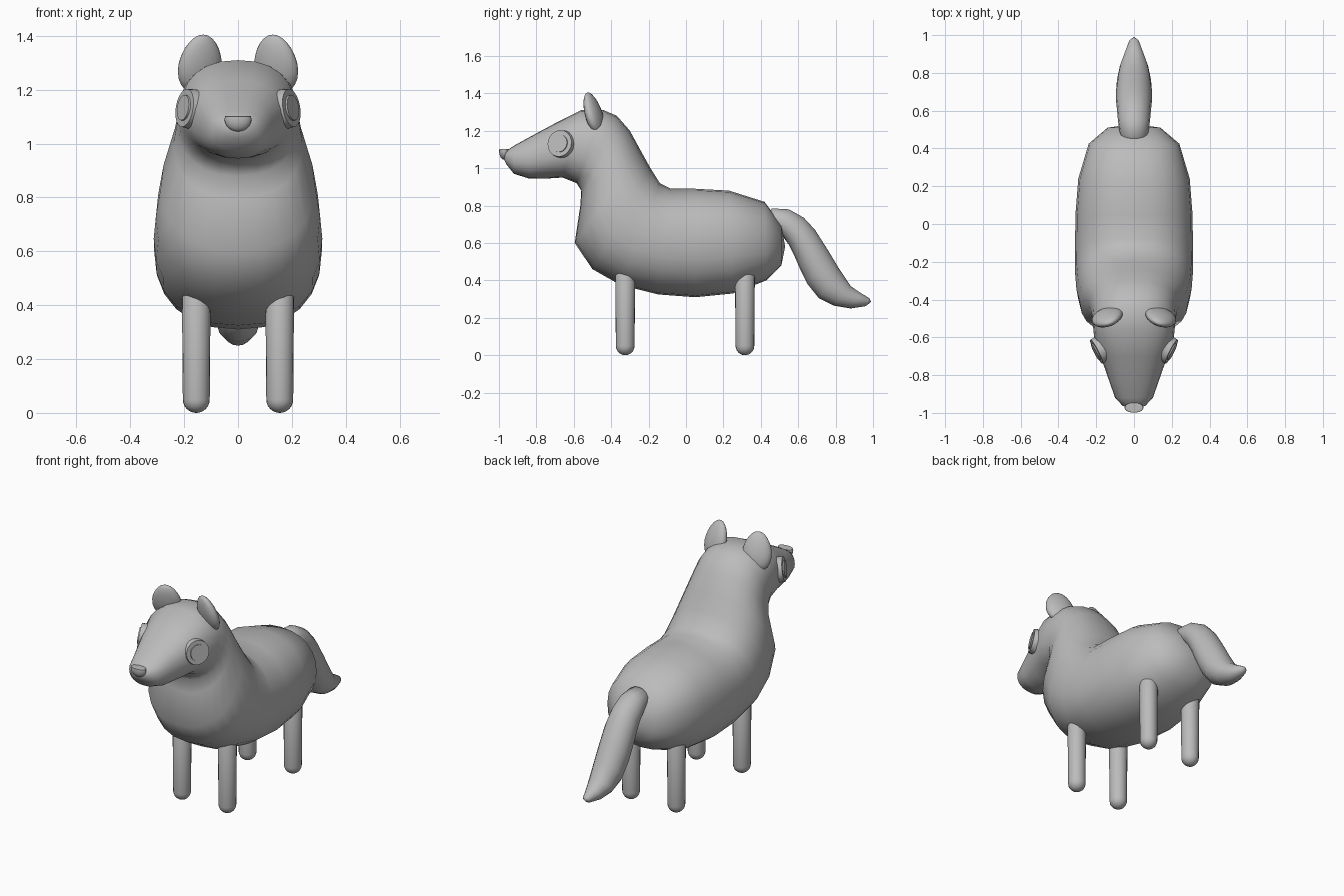
import bpy
import bmesh
import math
from mathutils import Matrix, Vector

cube = bpy.data.objects.get("Cube")
if cube:
    bpy.data.objects.remove(cube, do_unlink=True)

GREY = (0.5, 0.5, 0.5, 1.0)
grey = bpy.data.materials.new("plain grey")
grey.use_nodes = True
grey.diffuse_color = GREY
grey.node_tree.nodes["Principled BSDF"].inputs["Base Color"].default_value = GREY


def finish(name, bm, angle=50):
    """Turn a bmesh into a smooth shaded object with the shared material."""
    bmesh.ops.recalc_face_normals(bm, faces=bm.faces)
    mesh = bpy.data.meshes.new(name)
    bm.to_mesh(mesh)
    bm.free()
    mesh.materials.append(grey)
    obj = bpy.data.objects.new(name, mesh)
    bpy.context.collection.objects.link(obj)
    bpy.ops.object.select_all(action="DESELECT")
    obj.select_set(True)
    bpy.context.view_layer.objects.active = obj
    bpy.ops.object.shade_smooth_by_angle(angle=math.radians(angle))
    return obj


def loft(name, rings, start, end, power=2.0, sides=24):
    """Skin rings of (top y, top z, bottom y, bottom z, half width), closed by two tips."""
    bm = bmesh.new()
    loops = []
    for ty, tz, by, bz, width in rings:
        mid = Vector((0, (ty + by) / 2, (tz + bz) / 2))
        up = Vector((0, (ty - by) / 2, (tz - bz) / 2))
        loop = []
        for i in range(sides):
            a = math.tau * i / sides
            c, s = math.cos(a), math.sin(a)
            x = math.copysign(abs(c) ** (2 / power), c)
            h = math.copysign(abs(s) ** (2 / power), s)
            loop.append(bm.verts.new(mid + up * h + Vector((x * width, 0, 0))))
        loops.append(loop)
    for a, b in zip(loops, loops[1:]):
        for i in range(sides):
            j = (i + 1) % sides
            bm.faces.new((a[i], a[j], b[j], b[i]))
    for loop, (y, z) in ((loops[0], start), (loops[-1], end)):
        tip = bm.verts.new((0, y, z))
        for i in range(sides):
            bm.faces.new((loop[i], loop[(i + 1) % sides], tip))
    return finish(name, bm, 70)


def ball():
    bm = bmesh.new()
    bmesh.ops.create_uvsphere(bm, u_segments=20, v_segments=12, radius=1)
    return bm


# Body, neck and head in one skin, from rump to snout
loft("body_and_head", [
    (.51, .70, .51, .48, .14),
    (.42, .82, .43, .40, .24),
    (.23, .88, .25, .33, .295),
    (.05, .89, .05, .31, .31),
    (-.08, .89, -.15, .325, .312),
    (-.14, .92, -.35, .375, .313),
    (-.19, 1.0, -.50, .46, .305),
    (-.24, 1.09, -.595, .60, .285),
    (-.30, 1.20, -.565, .80, .24),
    (-.37, 1.28, -.56, .88, .225),
    (-.44, 1.31, -.585, .92, .22),
    (-.56, 1.31, -.66, .95, .21),
    (-.70, 1.24, -.74, .945, .17),
    (-.83, 1.17, -.84, .945, .13),
    (-.92, 1.12, -.92, .97, .10),
    (-.965, 1.09, -.96, 1.02, .06),
], (.53, .58), (-.98, 1.06), power=2.3)

# Drooping tail
loft("tail", [
    (.42, .74, .43, .66, .05),
    (.46, .785, .50, .66, .075),
    (.55, .78, .55, .59, .085),
    (.63, .735, .58, .53, .09),
    (.69, .67, .61, .46, .095),
    (.76, .56, .65, .38, .095),
    (.82, .46, .71, .305, .09),
    (.88, .37, .79, .265, .075),
    (.93, .335, .88, .25, .05),
    (.98, .305, .96, .262, .025),
], (.41, .70), (.99, .285), sides=16)

for side, label in ((1, "left"), (-1, "right")):
    # Capsule legs: a ball stretched apart at its middle
    for place, y in (("front", -.325), ("back", .315)):
        bm = ball()
        for v in bm.verts:
            upper = v.co.z > .01
            radius = .055 if upper else .05
            v.co = Vector((v.co.x * radius, v.co.y * radius,
                           v.co.z * .05 + (.42 if upper else .055)))
            v.co += Vector((side * .155, y, -.005))
        finish(f"{place}_{label}_leg", bm)

    # Flattened ears, narrower at the tip and leaning forward
    bm = ball()
    for v in bm.verts:
        taper = 1 - .15 * v.co.z
        v.co = Vector((v.co.x * .085 * taper, v.co.y * .04 * taper, v.co.z * .115))
    turn = Matrix.Rotation(-side * .35, 4, "Z") @ Matrix.Rotation(.3, 4, "X")
    bm.transform(Matrix.Translation((side * .14, -.495, 1.295)) @ turn)
    finish(f"{label}_ear", bm)

    # Round eyes with a raised inner disc, following the cheek
    facing = Vector((side * .88, -.45, .15)).to_track_quat("Z", "Y").to_matrix().to_4x4()
    spot = Matrix.Translation((side * .183, -.668, 1.13)) @ facing
    for part, radius, depth in (("eye", .075, .036), ("pupil", .05, .05)):
        bm = bmesh.new()
        bmesh.ops.create_cone(bm, cap_ends=True, segments=24, radius1=radius,
                              radius2=radius * .95, depth=depth)
        bm.transform(spot)
        finish(f"{label}_{part}", bm, 40)

# Nose: a ball with a flat top
bm = ball()
for v in bm.verts:
    v.co = Vector((v.co.x * .05, v.co.y * .027 - .972, min(v.co.z * .045 + 1.09, 1.103)))
finish("nose", bm, 40)
